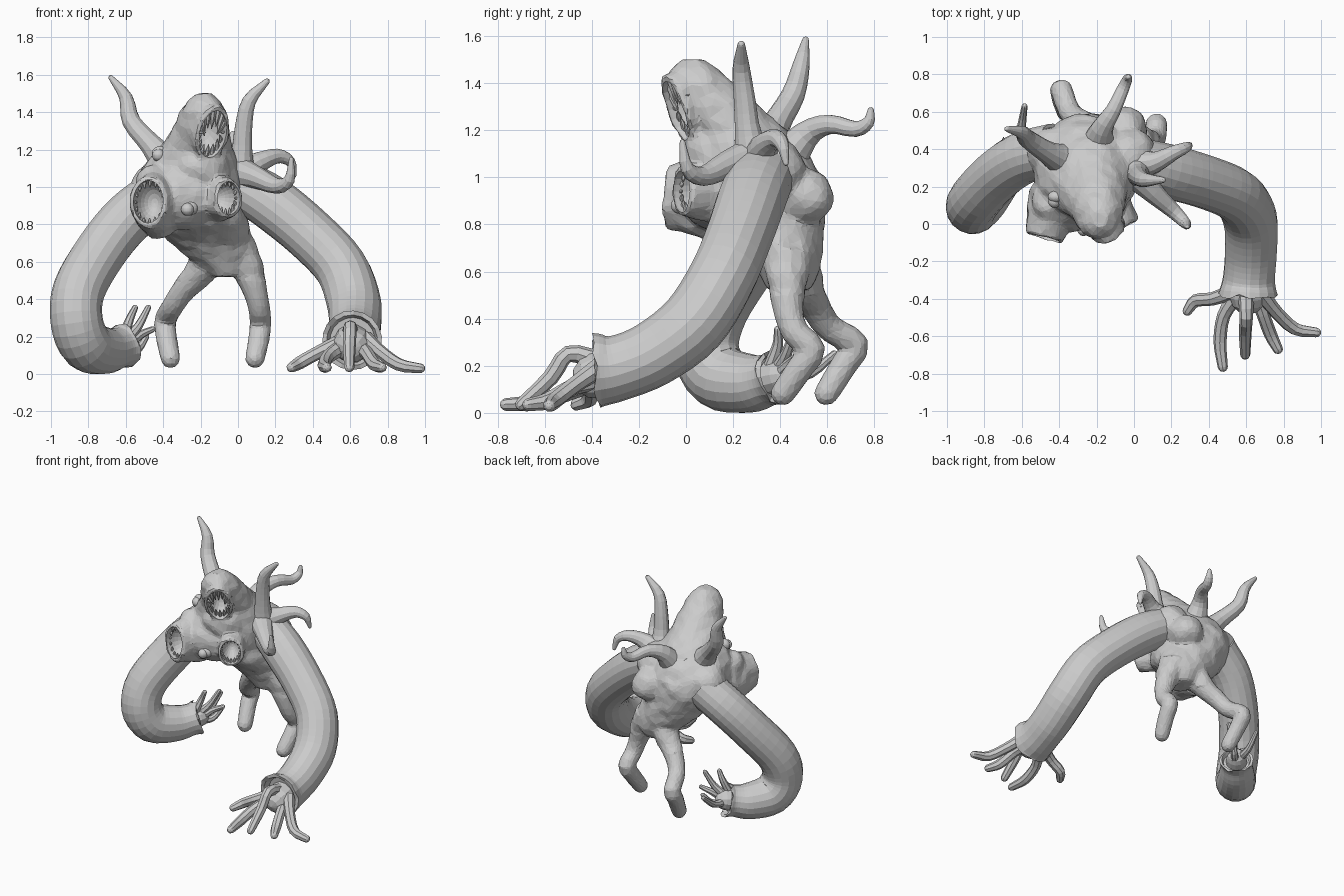
import bpy, bmesh, math, random
from mathutils import Vector, Matrix, noise

random.seed(4)
grey = bpy.data.materials.new("clay grey")
grey.diffuse_color = (0.6, 0.6, 0.6, 1)


def make(name, bm):
    bmesh.ops.recalc_face_normals(bm, faces=bm.faces)
    me = bpy.data.meshes.new(name)
    bm.to_mesh(me)
    bm.free()
    me.materials.append(grey)
    ob = bpy.data.objects.new(name, me)
    bpy.context.collection.objects.link(ob)
    return ob


def spline(pts, per):
    p = [Vector(q) for q in pts]
    p = [2 * p[0] - p[1]] + p + [2 * p[-1] - p[-2]]
    out = []
    for i in range(1, len(p) - 2):
        a, b, c, d = p[i - 1:i + 3]
        for k in range(per):
            t = k / per
            out.append(0.5 * (2 * b + (c - a) * t + (2 * a - 5 * b + 4 * c - d) * t * t
                              + (3 * b - a - 3 * c + d) * t ** 3))
    return out + [p[-2]]


ROUND = [(0.85, 0.45), (0.5, 0.8), (0, 0.95)]
TORN = [(0.85, 0.0), (0.75, -0.25), (0, -0.3)]


def tube(bm, pts, sides=10, per=3, cap=ROUND, jag=0.0):
    """Sweep circles along points (x, y, z, radius)."""
    s = spline(pts, per)
    pos = [q.xyz for q in s]
    rad = [q.w for q in s]
    tan = [(pos[min(i + 1, len(s) - 1)] - pos[max(i - 1, 0)]).normalized() for i in range(len(s))]
    u = tan[0].orthogonal().normalized()
    rings = []

    def ring(c, t, u, r, j=0.0):
        v = t.cross(u)
        rings.append([bm.verts.new(c + r * (math.cos(a) * u + math.sin(a) * v)
                                   + t * random.uniform(-j, j))
                      for a in (2 * math.pi * k / sides for k in range(sides))])
    for i, c in enumerate(pos):
        u = (u - tan[i] * u.dot(tan[i])).normalized()
        ring(c, tan[i], u, rad[i], jag if i == len(pos) - 1 else 0)
    for f, o in cap[:-1]:
        ring(pos[-1] + tan[-1] * o * rad[-1], tan[-1], u, rad[-1] * f)
    for a, b in zip(rings, rings[1:]):
        for k in range(sides):
            bm.faces.new((a[k], a[(k + 1) % sides], b[(k + 1) % sides], b[k]))
    tip = bm.verts.new(pos[-1] + tan[-1] * cap[-1][1] * rad[-1])
    for k in range(sides):
        bm.faces.new((rings[-1][k], rings[-1][(k + 1) % sides], tip))
    bm.faces.new(rings[0][::-1])


def ball(bm, c, s, rot=Matrix()):
    bmesh.ops.create_uvsphere(bm, u_segments=20, v_segments=14, radius=1,
                              matrix=Matrix.Translation(c) @ rot @ Matrix.Diagonal((*s, 1)))


def frame(n):
    n = Vector(n).normalized()
    up = (Vector((0, 0, 1)) - n * n.z).normalized()
    side = up.cross(n)
    return side, up, n, Matrix((side, up, n)).transposed().to_4x4()


# mouths: name, centre, facing, half width, half height, top tooth, bottom tooth, snout depth, flare
mouths = [("head_mouth", (-0.142, -0.025, 1.29), (0.4, -0.85, -0.35), 0.08, 0.135, 0.12, 0.07, 0.08, 1.0),
          ("left_mouth", (-0.475, -0.055, 0.92), (-0.25, -0.95, 0.05), 0.083, 0.115, 0.035, 0.03, 0.24, 1.4),
          ("right_mouth", (-0.06, 0.0, 0.94), (0.5, -0.86, 0), 0.07, 0.09, 0.03, 0.04, 0.2, 1.3)]

# torso and head: stacked ellipses (z, cx, cy, rx, ry)
bm = bmesh.new()
stack = [(0.52, -0.06, 0.44, 0.08, 0.09), (0.6, -0.08, 0.44, 0.16, 0.13), (0.7, -0.14, 0.41, 0.22, 0.17),
         (0.8, -0.2, 0.34, 0.26, 0.25), (0.9, -0.25, 0.31, 0.28, 0.28), (1.0, -0.25, 0.3, 0.29, 0.28),
         (1.1, -0.25, 0.27, 0.27, 0.25), (1.2, -0.23, 0.22, 0.2, 0.21), (1.3, -0.2, 0.13, 0.155, 0.18),
         (1.4, -0.19, 0.06, 0.125, 0.145), (1.46, -0.18, 0.035, 0.09, 0.105), (1.5, -0.18, 0.03, 0.04, 0.05)]
prev = None
for z, cx, cy, rx, ry in stack:
    cur = [bm.verts.new((cx + rx * math.cos(k * math.pi / 12), cy + ry * math.sin(k * math.pi / 12), z))
           for k in range(24)]
    if prev:
        for k in range(24):
            bm.faces.new((prev[k], prev[(k + 1) % 24], cur[(k + 1) % 24], cur[k]))
    else:
        bm.faces.new(cur[::-1])
    prev = cur
bm.faces.new(prev)
# shoulder, chest and back lumps
ball(bm, (-0.43, 0.38, 0.98), (0.15, 0.14, 0.15))
ball(bm, (-0.02, 0.37, 1.02), (0.14, 0.14, 0.15))
ball(bm, (-0.05, 0.5, 0.92), (0.12, 0.13, 0.12))
ball(bm, (-0.29, 0.47, 0.93), (0.13, 0.12, 0.13))
ball(bm, (-0.31, 0.14, 0.95), (0.25, 0.18, 0.18))
ball(bm, (-0.2, 0.12, 1.1), (0.16, 0.14, 0.14))
ball(bm, (-0.44, 0.12, 1.02), (0.11, 0.13, 0.1))
# snouts behind each mouth
for _, c, n, rx, rz, _, _, deep, flare in mouths:
    s, u, n, rot = frame(n)
    bmesh.ops.create_cone(bm, cap_ends=True, segments=24, radius1=flare, radius2=1, depth=1,
                          matrix=Matrix.Translation(Vector(c) + n * (0.02 - deep / 2)) @ rot
                          @ Matrix.Diagonal((rx * 1.25, rz * 1.2, deep, 1)))
# legs fused to the pelvis
tube(bm, [(-0.12, 0.46, 0.68, 0.11), (-0.2, 0.5, 0.55, 0.085), (-0.29, 0.55, 0.45, 0.066),
          (-0.35, 0.61, 0.36, 0.06), (-0.388, 0.72, 0.29, 0.06), (-0.385, 0.675, 0.21, 0.058),
          (-0.36, 0.595, 0.08, 0.054)], 12)
tube(bm, [(0.0, 0.43, 0.66, 0.11), (0.06, 0.43, 0.54, 0.085), (0.095, 0.435, 0.43, 0.065),
          (0.115, 0.465, 0.34, 0.06), (0.12, 0.535, 0.27, 0.06), (0.112, 0.485, 0.19, 0.058),
          (0.09, 0.41, 0.08, 0.054)], 12)
body = make("body_and_legs", bm)

# melt the parts together, then carve the mouths
bpy.context.view_layer.objects.active = body


def apply(kind, **kw):
    m = body.modifiers.new(kind.lower(), kind)
    for k, v in kw.items():
        setattr(m, k, v)
    bpy.ops.object.modifier_apply(modifier=m.name)


apply("REMESH", mode='VOXEL', voxel_size=0.014)
apply("SMOOTH", factor=0.5, iterations=5)
for v in body.data.vertices:
    if v.co.z > 0.5:
        v.co += v.normal * 0.008 * noise.noise(v.co * 14)
apply("DECIMATE", ratio=0.15)
for name, c, n, rx, rz, top, low, _, _ in mouths:
    s, u, n, rot = frame(n)
    c = Vector(c) + n * 0.01
    cut = bmesh.new()
    ball(cut, c, (rx, rz, 0.13), rot)
    cutter = make(name + "_cutter", cut)
    cutter.hide_render = True
    apply("BOOLEAN", object=cutter, operation='DIFFERENCE', solver='EXACT')
    bpy.data.objects.remove(cutter)
    # ring of pointed teeth
    bm = bmesh.new()
    for i in range(16):
        a = 2 * math.pi * i / 16
        out = s * rx * math.cos(a) + u * rz * math.sin(a)
        size = (top if math.sin(a) > 0 else low) * (0.4 + 0.6 * abs(math.sin(a))) * random.uniform(0.8, 1.1)
        root = c + out - n * 0.025
        way = (n * 0.1 - out.normalized() * 0.4 - u * math.sin(a)).normalized()
        w = 0.009 + size * 0.08
        a0, a1, a2 = root - way * 0.015, root + way * size * 0.5, root + way * size
        tube(bm, [(*a0, w), (*a1, w * 0.75), (*a2, 0.002)], 6, 2)
    make(name + "_teeth", bm)

# bulging eyes with lids
bm = bmesh.new()
for c, r in (((-0.425, 0.12, 1.17), 0.034), ((-0.27, -0.03, 0.88), 0.034)):
    ball(bm, c, (r, r, r))
    ball(bm, Vector(c) + Vector((0.01, 0.025, 0.008)), (r * 1.35, r, r * 1.2))
make("eyes", bm)

# horns and tentacles, root to tip
horns = {
    "left_horn": [(-0.36, 0.33, 1.1, 0.1), (-0.46, 0.38, 1.22, 0.062), (-0.57, 0.455, 1.35, 0.05),
                  (-0.6, 0.49, 1.48, 0.036), (-0.68, 0.508, 1.585, 0.014)],
    "right_horn": [(0.0, 0.3, 1.03, 0.11), (0.02, 0.265, 1.18, 0.06), (0.03, 0.25, 1.32, 0.048),
                   (0.06, 0.235, 1.46, 0.038), (0.155, 0.235, 1.565, 0.016)],
    "back_tentacle": [(-0.2, 0.39, 1.03, 0.11), (-0.17, 0.51, 1.18, 0.06), (-0.11, 0.61, 1.225, 0.042),
                      (-0.06, 0.72, 1.205, 0.034), (-0.035, 0.775, 1.235, 0.026), (-0.03, 0.785, 1.285, 0.014)],
    "front_tentacle": [(0.0, 0.28, 1.08, 0.09), (0.1, 0.17, 1.05, 0.06), (0.21, 0.07, 1.005, 0.042),
                       (0.275, 0.005, 1.04, 0.03), (0.285, -0.015, 1.15, 0.012)],
    "side_tentacle": [(0.0, 0.32, 1.06, 0.1), (0.11, 0.33, 1.13, 0.058), (0.21, 0.38, 1.165, 0.04),
                      (0.28, 0.41, 1.135, 0.028), (0.3, 0.425, 1.06, 0.012)],
}
for name, pts in horns.items():
    bm = bmesh.new()
    tube(bm, pts, 12, 3)
    make(name, bm)

# heavy arms ending in torn cuffs
arms = {
    "right_arm": [(-0.02, 0.34, 1.03, 0.13), (0.17, 0.285, 0.92, 0.145), (0.38, 0.225, 0.75, 0.143),
                  (0.55, 0.15, 0.57, 0.143), (0.62, 0.03, 0.38, 0.145), (0.625, -0.14, 0.25, 0.14),
                  (0.615, -0.29, 0.19, 0.14), (0.61, -0.38, 0.18, 0.16)],
    "left_arm": [(-0.42, 0.4, 0.96, 0.14), (-0.59, 0.355, 0.83, 0.14), (-0.73, 0.26, 0.66, 0.14),
                 (-0.85, 0.13, 0.45, 0.14), (-0.862, 0.085, 0.28, 0.14), (-0.81, 0.14, 0.155, 0.14),
                 (-0.71, 0.27, 0.125, 0.125), (-0.64, 0.35, 0.14, 0.11), (-0.61, 0.385, 0.15, 0.12)],
}
for name, pts in arms.items():
    bm = bmesh.new()
    tube(bm, pts, 18, 4, TORN, 0.02)
    make(name, bm)

# hands: palm plus five knobbly fingers
R, L = (0.044, 0.036, 0.035, 0.027), (0.03, 0.023, 0.016)
hands = {
    "right_hand": (R, [(0.61, -0.3, 0.175, 0.1), (0.61, -0.39, 0.155, 0.1)], [
        [(0.53, -0.36, 0.16), (0.42, -0.4, 0.11), (0.33, -0.41, 0.06), (0.285, -0.465, 0.035)],
        [(0.55, -0.38, 0.14), (0.48, -0.49, 0.09), (0.46, -0.63, 0.045), (0.475, -0.765, 0.035)],
        [(0.6, -0.37, 0.22), (0.6, -0.5, 0.25), (0.595, -0.575, 0.15), (0.595, -0.7, 0.035)],
        [(0.66, -0.38, 0.14), (0.69, -0.48, 0.11), (0.73, -0.59, 0.05), (0.77, -0.67, 0.035)],
        [(0.68, -0.37, 0.19), (0.76, -0.47, 0.12), (0.86, -0.56, 0.05), (0.975, -0.58, 0.03)]]),
    "left_hand": (L, [(-0.66, 0.33, 0.14, 0.08), (-0.6, 0.4, 0.155, 0.07)], [
        [(-0.61, 0.36, 0.2), (-0.58, 0.39, 0.29), (-0.55, 0.39, 0.355)],
        [(-0.58, 0.4, 0.2), (-0.53, 0.43, 0.26), (-0.48, 0.46, 0.355)],
        [(-0.57, 0.4, 0.17), (-0.52, 0.44, 0.21), (-0.455, 0.47, 0.24)],
        [(-0.58, 0.41, 0.13), (-0.53, 0.46, 0.14), (-0.49, 0.5, 0.2)],
        [(-0.61, 0.42, 0.15), (-0.6, 0.53, 0.17), (-0.585, 0.63, 0.25)]]),
}
for name, (radii, palm, fingers) in hands.items():
    bm = bmesh.new()
    tube(bm, palm, 12, 3)
    for f in fingers:
        tube(bm, [(*p, r) for p, r in zip(f, radii)], 8, 3)
    make(name, bm)
